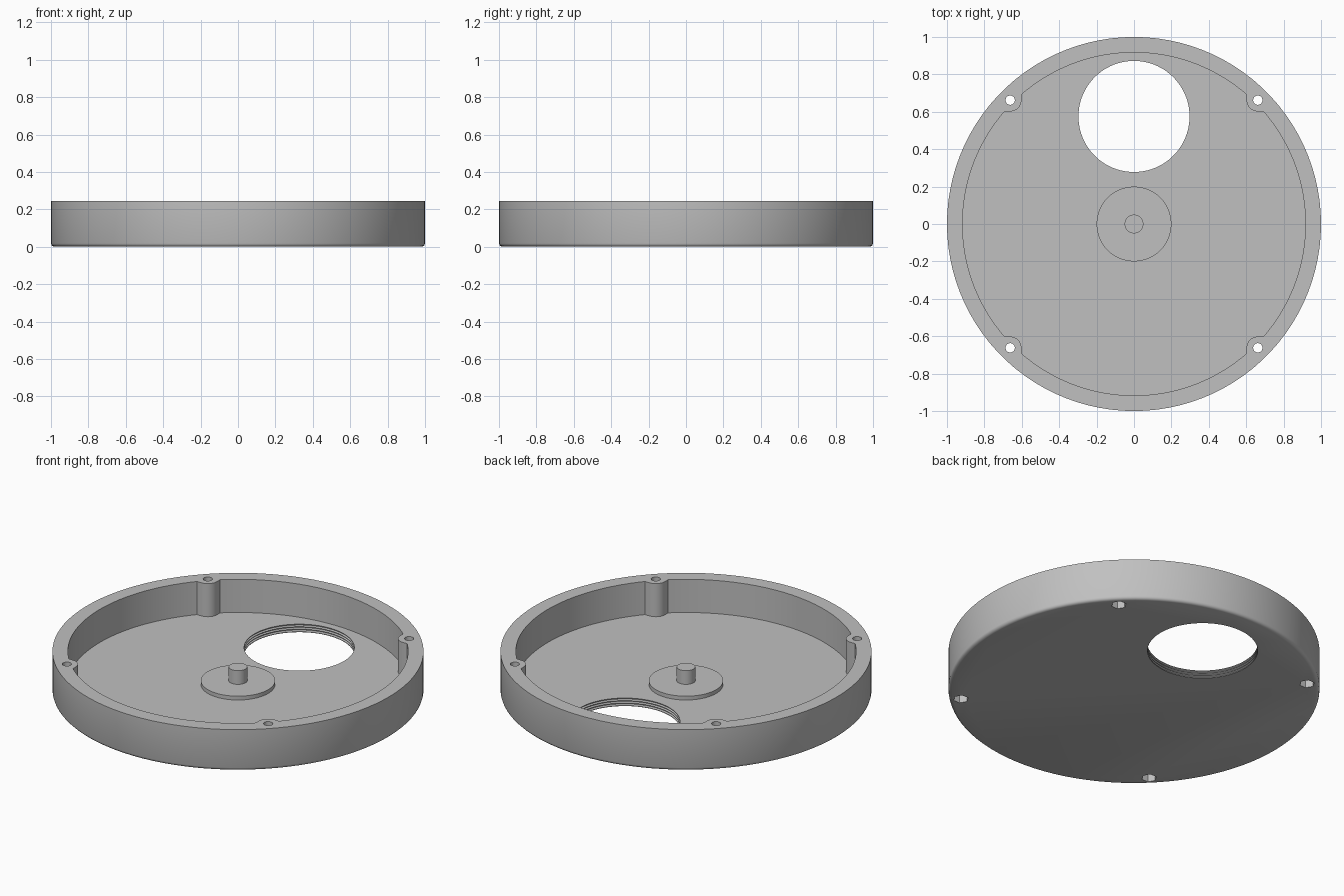
import bpy, bmesh, math

if "Cube" in bpy.data.objects:
    bpy.data.objects.remove(bpy.data.objects["Cube"])

SEG = 100
HEIGHT, FLOOR = 0.245, 0.048
OUTER, INNER = 1.0, 0.917
SCREW = 0.662          # screw position along x and y
BOSS_R = 0.06

grey = bpy.data.materials.new("light grey plastic")
grey.diffuse_color = (0.53, 0.53, 0.53, 1)
grey.use_nodes = True
grey.node_tree.nodes["Principled BSDF"].inputs["Base Color"].default_value = grey.diffuse_color


def finish(bm, name):
    bmesh.ops.recalc_face_normals(bm, faces=bm.faces)
    mesh = bpy.data.meshes.new(name)
    bm.to_mesh(mesh)
    bm.free()
    mesh.materials.append(grey)
    obj = bpy.data.objects.new(name, mesh)
    bpy.context.collection.objects.link(obj)
    return obj


def lathe(name, profile, seg=SEG, centre=(0, 0)):
    """Closed solid turned from (radius, z) points, capped at both ends."""
    bm = bmesh.new()
    rings = []
    for r, z in profile:
        rings.append([bm.verts.new((centre[0] + r * math.cos(2 * math.pi * i / seg),
                                    centre[1] + r * math.sin(2 * math.pi * i / seg), z))
                      for i in range(seg)])
    for a, b in zip(rings, rings[1:]):
        for i in range(seg):
            j = (i + 1) % seg
            bm.faces.new((a[i], a[j], b[j], b[i]))
    bm.faces.new(rings[0])
    bm.faces.new(rings[-1])
    return finish(bm, name)


def prism(name, points, z0, z1):
    bm = bmesh.new()
    low = [bm.verts.new((x, y, z0)) for x, y in points]
    high = [bm.verts.new((x, y, z1)) for x, y in points]
    bm.faces.new(low)
    bm.faces.new(high)
    for i in range(len(points)):
        j = (i + 1) % len(points)
        bm.faces.new((low[i], low[j], high[j], high[i]))
    return finish(bm, name)


def combine(target, tool, operation):
    mod = target.modifiers.new("combine", 'BOOLEAN')
    mod.operation, mod.object, mod.solver = operation, tool, 'EXACT'
    bpy.context.view_layer.objects.active = target
    bpy.ops.object.modifier_apply(modifier=mod.name)
    bpy.data.objects.remove(tool)


def smooth(obj):
    bpy.ops.object.select_all(action='DESELECT')
    obj.select_set(True)
    bpy.context.view_layer.objects.active = obj
    bpy.ops.object.shade_smooth_by_angle(angle=math.radians(30))


# Round pan with a softened lower edge
pan = lathe("round_housing", [(0.982, 0), (0.991, 0.003), (0.997, 0.009),
                              (OUTER, 0.018), (OUTER, HEIGHT)])

# Cavity outline: a disc minus the four corner bosses
cavity = lathe("cavity_cutter", [(INNER, FLOOR), (INNER, HEIGHT + 0.1)])
corner = [(SCREW + BOSS_R * math.cos(math.radians(a)),
           SCREW + BOSS_R * math.sin(math.radians(a))) for a in range(180, 271, 9)]
corner += [(0.8, SCREW - BOSS_R), (0.8, 0.8), (SCREW - BOSS_R, 0.8)]
corners = [(sx, sy) for sx in (-1, 1) for sy in (-1, 1)]
for sx, sy in corners:
    boss = prism("boss_shape", [(sx * x, sy * y) for x, y in corner], 0, HEIGHT + 0.2)
    combine(cavity, boss, 'DIFFERENCE')
combine(pan, cavity, 'DIFFERENCE')

# Screw holes with hexagonal nut pockets underneath
for sx, sy in corners:
    spot = (sx * SCREW, sy * SCREW)
    combine(pan, lathe("screw_cutter", [(0.025, -0.1), (0.025, HEIGHT + 0.1)], 24, spot), 'DIFFERENCE')
    combine(pan, lathe("nut_cutter", [(0.041, -0.1), (0.041, 0.07)], 6, spot), 'DIFFERENCE')

# Large opening with thread-like grooves in its wall
thread = [(0.297, -0.1)]
for i in range(3):
    z = 0.004 + i * 0.0145
    thread += [(0.297, z), (0.305, z + 0.005), (0.305, z + 0.008), (0.297, z + 0.012)]
thread.append((0.297, FLOOR + 0.1))
combine(pan, lathe("opening_cutter", thread, SEG, (0, 0.575)), 'DIFFERENCE')
smooth(pan)

# Central pad and pin, one stepped turning fused to the floor
hub = lathe("centre_pad_and_pin", [(0.2, FLOOR - 0.01), (0.2, 0.071), (0.05, 0.071), (0.05, 0.153)], SEG)
combine(pan, hub, 'UNION')
smooth(pan)
